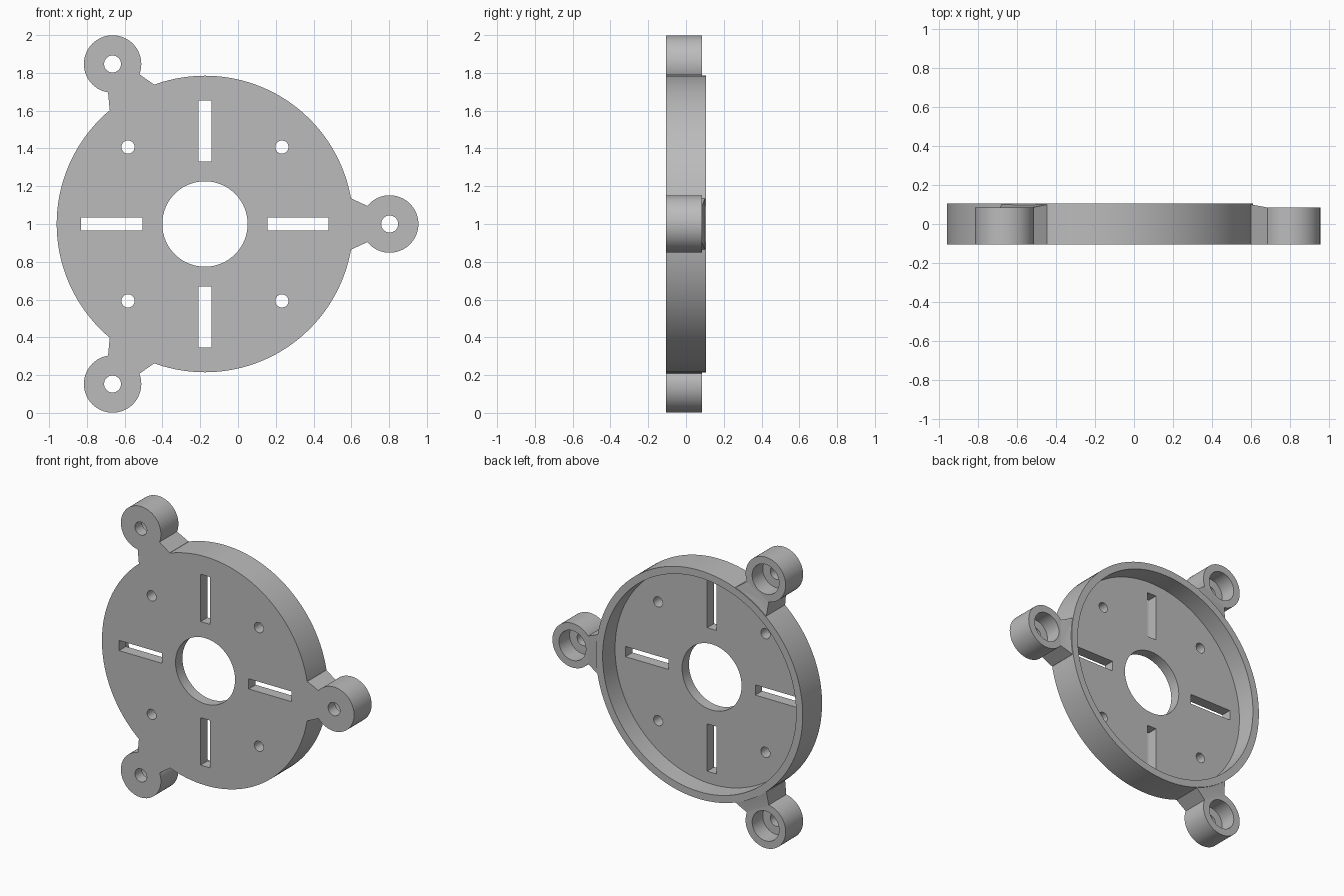
import bpy, bmesh, math
from mathutils import Matrix, Vector

cube = bpy.data.objects.get("Cube")
if cube:
    bpy.data.objects.remove(cube, do_unlink=True)

# Main sizes
CENTRE = Vector((-0.175, 0, 1.0))
FRONT, BACK, EAR_BACK = -0.105, 0.105, 0.085
FLOOR = -0.03              # inner face of the thin web
EAR_DIST = 0.978
EAR_ANGLES = [0, 120, 240]

grey = bpy.data.materials.new("plain grey")
grey.use_nodes = True
colour = (0.5, 0.5, 0.5, 1)
grey.diffuse_color = colour
grey.node_tree.nodes["Principled BSDF"].inputs["Base Color"].default_value = colour


def polar(dist, deg):
    a = math.radians(deg)
    return dist * math.cos(a), dist * math.sin(a)


def add_cylinder(bm, x, z, radius, y0, y1, sides=64):
    """Cylinder along y, placed relative to the plate centre."""
    place = (Matrix.Translation(CENTRE + Vector((x, (y0 + y1) / 2, z)))
             @ Matrix.Rotation(math.pi / 2, 4, 'X'))
    bmesh.ops.create_cone(bm, cap_ends=True, segments=sides, radius1=radius,
                          radius2=radius, depth=y1 - y0, matrix=place)


def add_neck(bm, deg):
    """Tapered arm from the rim to an ear, its back sloping to the ear."""
    turn = Matrix.Translation(CENTRE) @ Matrix.Rotation(-math.radians(deg), 4, 'Y')
    outline = [(0.755, 0.13, 0.1), (0.775, 0.135, 0.1), (0.868, 0.092, 0.083)]
    outline += [(x, -z, y) for x, z, y in reversed(outline)]
    front = [bm.verts.new(turn @ Vector((x, FRONT, z))) for x, z, y in outline]
    back = [bm.verts.new(turn @ Vector((x, y, z))) for x, z, y in outline]
    bm.faces.new(front)
    n = len(outline)
    for i in range(n):
        j = (i + 1) % n
        bm.faces.new((front[i], front[j], back[j], back[i]))
    # back face in two flat pieces
    bm.faces.new((back[0], back[1], back[4], back[5]))
    bm.faces.new((back[1], back[2], back[3], back[4]))


def add_slot(bm, deg):
    """Radial slot through the web."""
    x, z = polar(0.4925, deg)
    place = (Matrix.Translation(CENTRE + Vector((x, -0.07, z)))
             @ Matrix.Rotation(-math.radians(deg), 4, 'Y')
             @ Matrix.Diagonal((0.325, 0.2, 0.07, 1)))
    bmesh.ops.create_cube(bm, size=1, matrix=place)


def make(name, bm):
    bmesh.ops.recalc_face_normals(bm, faces=bm.faces[:])
    mesh = bpy.data.meshes.new(name)
    bm.to_mesh(mesh)
    bm.free()
    mesh.materials.append(grey)
    obj = bpy.data.objects.new(name, mesh)
    bpy.context.scene.collection.objects.link(obj)
    return obj


def combine(target, tool, operation):
    """Apply a boolean and discard the tool object."""
    mod = target.modifiers.new(tool.name, 'BOOLEAN')
    mod.operation, mod.solver, mod.object = operation, 'EXACT', tool
    bpy.context.view_layer.objects.active = target
    bpy.ops.object.modifier_apply(modifier=mod.name)
    bpy.data.objects.remove(tool, do_unlink=True)


# Round plate
bm = bmesh.new()
add_cylinder(bm, 0, 0, 0.785, FRONT, BACK, 128)
plate = make("mounting_plate", bm)

# Necks and ears
bm = bmesh.new()
for deg in EAR_ANGLES:
    add_neck(bm, deg)
combine(plate, make("necks", bm), 'UNION')
bm = bmesh.new()
for deg in EAR_ANGLES:
    add_cylinder(bm, *polar(EAR_DIST, deg), 0.152, FRONT, EAR_BACK)
combine(plate, make("ears", bm), 'UNION')

# Dished back and ear counterbores
bm = bmesh.new()
add_cylinder(bm, 0, 0, 0.735, FLOOR, 0.2, 128)
for deg in EAR_ANGLES:
    add_cylinder(bm, *polar(EAR_DIST, deg), 0.102, FLOOR, 0.2)
combine(plate, make("recesses", bm), 'DIFFERENCE')

# Through holes and slots
bm = bmesh.new()
add_cylinder(bm, 0, 0, 0.226, -0.2, 0.05, 96)
for deg in EAR_ANGLES:
    add_cylinder(bm, *polar(EAR_DIST, deg), 0.045, -0.2, 0.05, 32)
for k in range(4):
    add_slot(bm, 90 * k)
    add_cylinder(bm, *polar(0.576, 45 + 90 * k), 0.035, -0.2, 0.05, 32)
combine(plate, make("holes", bm), 'DIFFERENCE')

# Smooth round walls, sharp edges
bpy.ops.object.select_all(action='DESELECT')
plate.select_set(True)
bpy.context.view_layer.objects.active = plate
bpy.ops.object.shade_smooth_by_angle(angle=math.radians(25))
